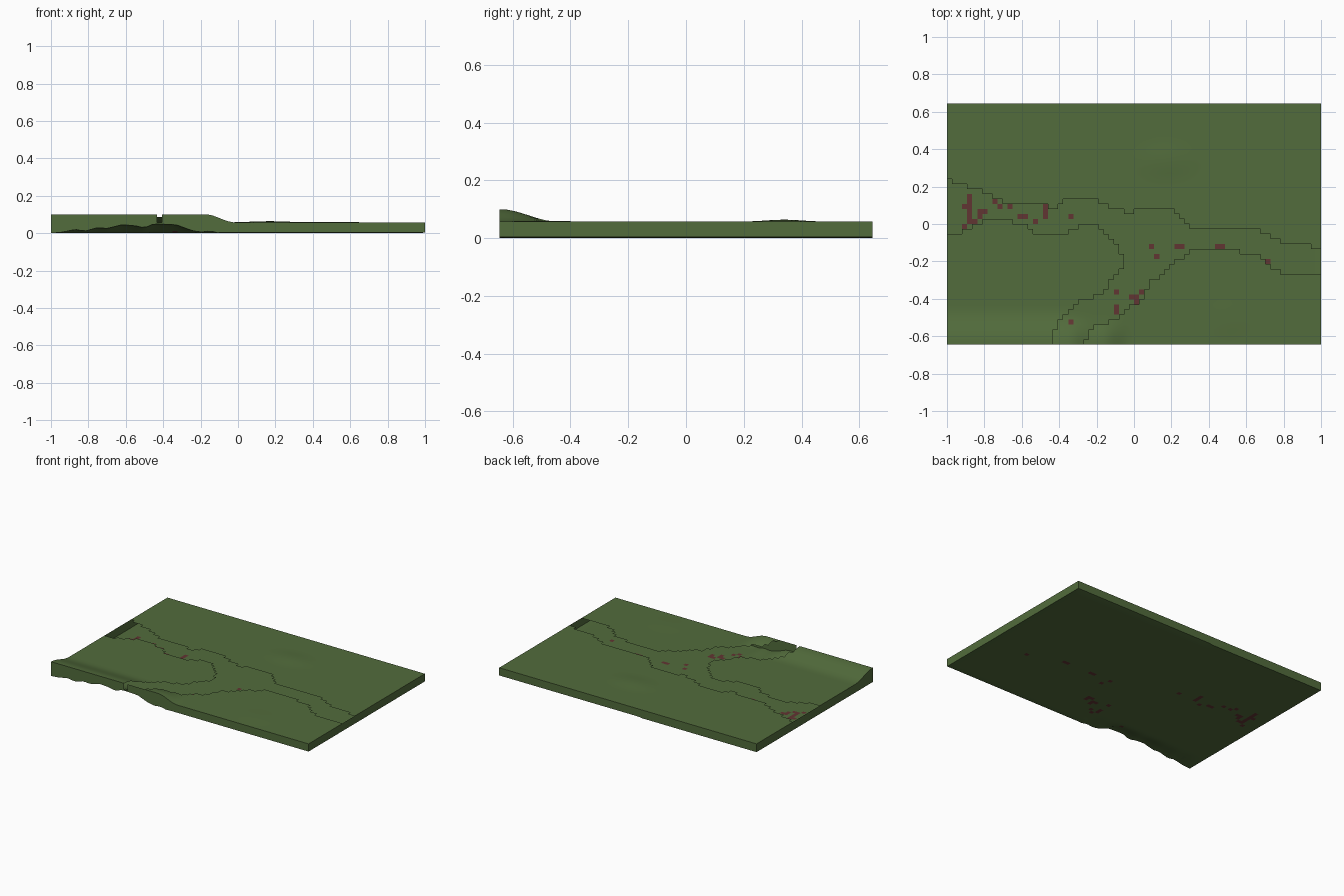
import bpy, bmesh, math

cube = bpy.data.objects.get("Cube")
if cube:
    bpy.data.objects.remove(cube)

COLS, ROWS = 74, 48
HALF_X, HALF_Y = 1.0, 0.645


def material(name, colour):
    mat = bpy.data.materials.new(name)
    mat.use_nodes = True
    mat.diffuse_color = (*colour, 1)
    mat.node_tree.nodes["Principled BSDF"].inputs["Base Color"].default_value = (*colour, 1)
    mat.node_tree.nodes["Principled BSDF"].inputs["Roughness"].default_value = 0.9
    return mat


grass = material("grass green", (0.085, 0.15, 0.045))
clay = material("clay red", (0.12, 0.035, 0.032))

# Outline of the forked valley: far bank, then fork, then near banks
far_bank = [(-1, .24), (-.88, .2), (-.75, .15), (-.68, .11), (-.56, .12), (-.41, .08),
            (-.36, .13), (-.2, .13), (-.07, .07), (0, .05), (.02, .08), (.2, .08),
            (.3, -.02), (.6, -.02), (.72, -.05), (.8, -.12), (.94, -.12), (1, -.15)]
right_bank = [(1, -.28), (.75, -.25), (.7, -.18), (.5, -.13), (.33, -.13), (.2, -.22),
              (.1, -.3), (.04, -.4), (-.08, -.49), (-.15, -.53), (-.23, -.56), (-.28, -.65)]
left_bank = [(-.44, -.65), (-.44, -.58), (-.38, -.5), (-.3, -.42), (-.17, -.37),
             (-.1, -.28), (-.04, -.22), (-.09, -.1), (-.2, -.01), (-.28, 0), (-.36, -.05),
             (-.52, -.05), (-.6, 0), (-.7, .03), (-.8, .03), (-.88, -.03), (-1, -.07)]
valley = far_bank + right_bank + left_bank

# Runs of bare clay cells in the valley floor: column, row, length
clay_runs = [(4, 28, 1), (4, 29, 1), (3, 27, 2), (4, 26, 1), (6, 26, 2), (6, 25, 1),
             (4, 25, 1), (4, 24, 2), (3, 23, 1), (9, 28, 1), (10, 27, 1), (12, 27, 1),
             (14, 25, 2), (17, 24, 1), (19, 25, 1), (19, 26, 1), (19, 27, 1), (24, 25, 1),
             (40, 19, 1), (41, 17, 1), (45, 19, 2), (53, 19, 2), (63, 16, 1),
             (33, 10, 1), (36, 9, 2), (38, 10, 2), (37, 8, 1), (39, 9, 1),
             (33, 6, 1), (33, 7, 1), (35, 6, 1), (34, 5, 1), (24, 4, 1)]
clay_cells = {(c + k, r) for c, r, n in clay_runs for k in range(n)}

# Height of the ragged underside along the front edge
front_lift = [(-1, 0), (-.94, .005), (-.87, .02), (-.82, .01), (-.75, .03), (-.7, .025),
              (-.62, .045), (-.55, .04), (-.5, .028), (-.45, .05), (-.33, .045),
              (-.25, .015), (-.2, .005), (-.15, .012), (-.1, 0), (1, 0)]


def in_valley(x, y):
    inside = False
    for (ax, ay), (bx, by) in zip(valley, valley[1:] + valley[:1]):
        if (ay > y) != (by > y) and x < ax + (y - ay) * (bx - ax) / (by - ay):
            inside = not inside
    return inside


def smooth(t):
    t = min(max(t, 0), 1)
    return t * t * (3 - 2 * t)


def interpolate(points, x):
    for (ax, az), (bx, bz) in zip(points, points[1:]):
        if x <= bx:
            return az + (bz - az) * (x - ax) / (bx - ax)
    return points[-1][1]


def position(c, r):
    return -HALF_X + 2 * HALF_X * c / COLS, -HALF_Y + 2 * HALF_Y * r / ROWS


def mound(x, cx, y, cy, rx, ry):
    return smooth(1 - math.hypot((x - cx) / rx, (y - cy) / ry))


def top_height(c, r):
    x, y = position(c, r)
    ridge = smooth((-0.02 - x) / 0.15) * smooth((-0.45 - y) / 0.19)
    z = 0.058 + 0.042 * ridge
    return z + 0.006 * mound(x, .17, y, .34, .22, .13) + 0.002 * mound(x, .5, y, -.5, .2, .15)


def base_height(c, r):
    x, y = position(c, r)
    edge = c in (0, COLS) or r in (0, ROWS)
    lift = interpolate(front_lift, x) * smooth((-0.48 - y) / 0.165)
    return lift + (0.004 if edge and x > -.1 else 0)


def finish(name, bm, materials):
    mesh = bpy.data.meshes.new(name)
    bm.to_mesh(mesh)
    bm.free()
    for mat in materials:
        mesh.materials.append(mat)
    obj = bpy.data.objects.new(name, mesh)
    bpy.context.collection.objects.link(obj)
    bpy.ops.object.select_all(action="DESELECT")
    obj.select_set(True)
    bpy.context.view_layer.objects.active = obj
    bpy.ops.object.shade_smooth_by_angle(angle=math.radians(30))


def sheet(name, height, keep, up, materials, paint=lambda c, r: 0):
    bm = bmesh.new()
    grid = {(c, r): bm.verts.new((*position(c, r), height(c, r)))
            for c in range(COLS + 1) for r in range(ROWS + 1)}
    for c in range(COLS):
        for r in range(ROWS):
            if keep(c, r):
                loop = [grid[p] for p in ((c, r), (c + 1, r), (c + 1, r + 1), (c, r + 1))]
                bm.faces.new(loop if up else loop[::-1]).material_index = paint(c, r)
    loose = [v for v in bm.verts if not v.link_faces]
    bmesh.ops.delete(bm, geom=loose, context="VERTS")
    finish(name, bm, materials)


# Upper ground with the valley cut out of it
sheet("upper_ground", top_height,
      lambda c, r: not in_valley(*position(c + .5, r + .5)), True, [grass])

# Valley floor, which also closes the underside
sheet("valley_floor", base_height, lambda c, r: True, False, [grass, clay],
      lambda c, r: int((c, r) in clay_cells))

# Outer walls all the way round, with one narrow notch at the front
bm = bmesh.new()
rim = [(c, 0) for c in range(COLS)] + [(COLS, r) for r in range(ROWS)]
rim += [(COLS - c, ROWS) for c in range(COLS)] + [(0, ROWS - r) for r in range(ROWS)]
for a, b in zip(rim, rim[1:] + rim[:1]):
    notch = a == (21, 0)
    corners = [(a, base_height(*a)), (b, base_height(*b)),
               (b, 0.056 if notch else top_height(*b)),
               (a, 0.056 if notch else top_height(*a))]
    bm.faces.new([bm.verts.new((*position(*p), z)) for p, z in corners])
bmesh.ops.remove_doubles(bm, verts=bm.verts[:], dist=0.0005)
finish("outer_wall", bm, [grass])
